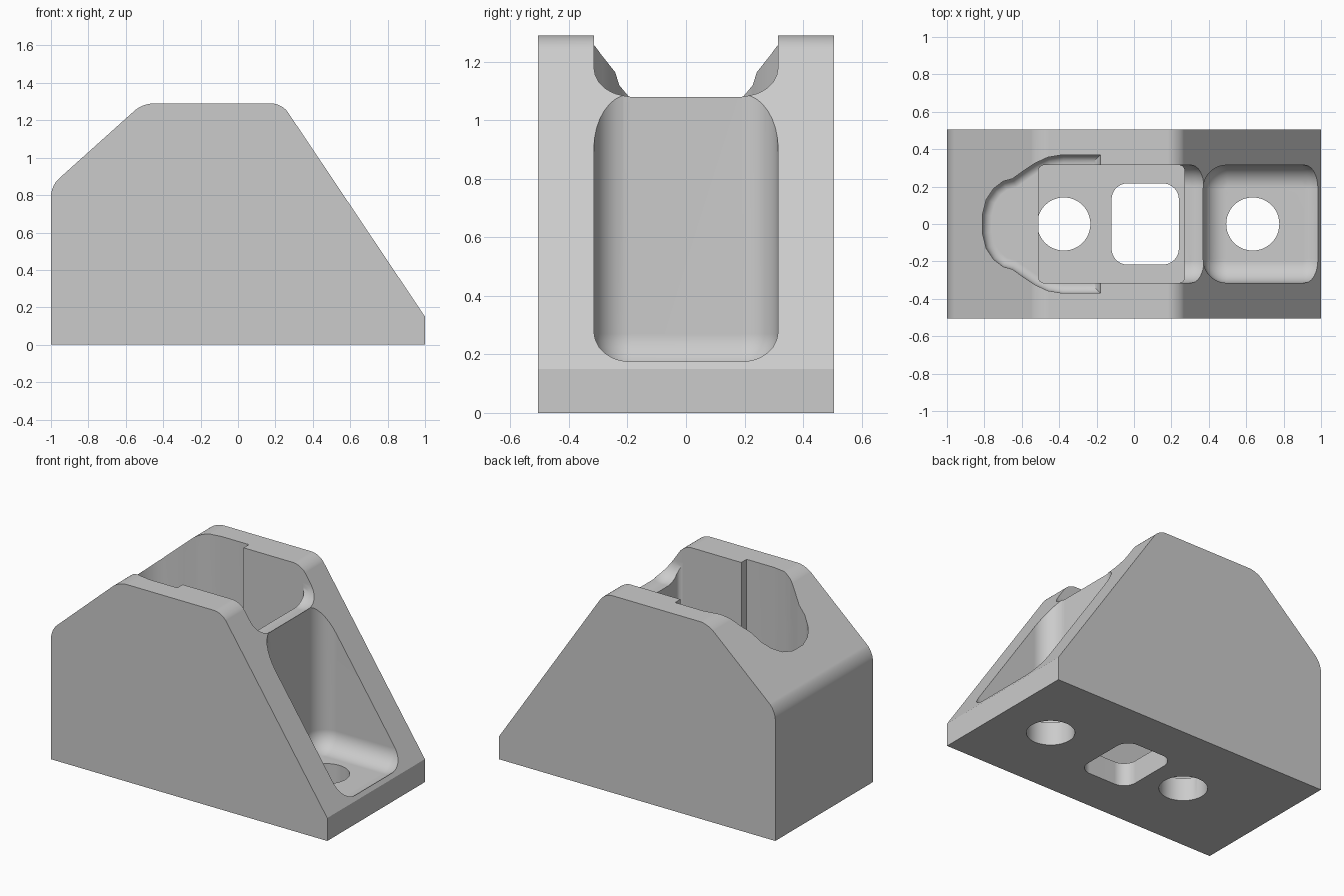
import bpy, bmesh, math
from mathutils import Vector

cube = bpy.data.objects.get("Cube")
if cube:
    bpy.data.objects.remove(cube)

grey = bpy.data.materials.new("plain grey")
grey.use_nodes = True
grey.diffuse_color = (0.6, 0.6, 0.6, 1)
grey.node_tree.nodes["Principled BSDF"].inputs["Base Color"].default_value = grey.diffuse_color


def prism(name, outline, low, high, axis="z", side=0, bottom=0, pick=lambda co: True):
    """Extrude an outline; round its side edges, then its bottom rim."""
    bm = bmesh.new()
    def place(a, b, h):
        return (a, b, h) if axis == "z" else (a, h, b)
    face = bm.faces.new([bm.verts.new(place(a, b, low)) for a, b in outline])
    along = Vector(place(0, 0, 1))
    moved = bmesh.ops.extrude_face_region(bm, geom=[face])["geom"]
    bmesh.ops.translate(bm, vec=along * (high - low),
                        verts=[v for v in moved if isinstance(v, bmesh.types.BMVert)])
    bmesh.ops.recalc_face_normals(bm, faces=bm.faces)

    def round_edges(edges, radius):
        bmesh.ops.bevel(bm, geom=edges, offset=radius, segments=8,
                        profile=0.5, affect="EDGES", clamp_overlap=True)
    if side:
        round_edges([e for e in bm.edges
                     if abs((e.verts[0].co - e.verts[1].co).dot(along)) > 0.01
                     and pick(e.verts[0].co)], side)
    if bottom:
        round_edges([e for e in bm.edges
                     if all(abs(v.co.dot(along) - low) < 0.001 for v in e.verts)], bottom)
    bmesh.ops.recalc_face_normals(bm, faces=bm.faces)
    mesh = bpy.data.meshes.new(name)
    bm.to_mesh(mesh)
    bm.free()
    obj = bpy.data.objects.new(name, mesh)
    bpy.context.collection.objects.link(obj)
    mesh.materials.append(grey)
    return obj


def box(x0, x1, y):
    return [(x0, -y), (x1, -y), (x1, y), (x0, y)]


def circle(x, r, n=48):
    return [(x + r * math.cos(i * math.tau / n), r * math.sin(i * math.tau / n)) for i in range(n)]


# Wedge-shaped body with softened upper corners
body = prism("holder_body",
             [(-1, 0), (1, 0), (1, 0.15), (0.235, 1.29), (-0.51, 1.29), (-1, 0.85)],
             -0.505, 0.505, axis="y", side=0.055,
             pick=lambda co: co.z > 0.5)

# Rounded rear recess outline, mirrored across y
half = [(-0.18, 0.37), (-0.38, 0.37), (-0.46, 0.357), (-0.53, 0.325), (-0.59, 0.285),
        (-0.65, 0.242), (-0.70, 0.228), (-0.75, 0.19), (-0.79, 0.13), (-0.81, 0.05)]
recess = half + [(x, -y) for x, y in reversed(half)]

cutters = [
    prism("main_cavity", box(-0.51, 0.27, 0.315), 0.15, 1.6, side=0.03),
    prism("rear_recess", recess, 0.6, 1.6, bottom=0.05),
    prism("divider_notch", box(0, 0.42, 0.315), 1.06, 1.6, side=0.12, bottom=0.115),
    prism("front_pocket", box(0.37, 1.03, 0.315), 0.15, 1.6, side=0.125, bottom=0.12),
    prism("rear_hole", circle(-0.375, 0.142), -0.2, 0.4),
    prism("front_hole", circle(0.635, 0.142), -0.2, 0.3),
    prism("square_hole", box(-0.12, 0.24, 0.217), -0.2, 0.4, side=0.085),
]

# Cut every recess and hole into the body
bpy.context.view_layer.objects.active = body
for cutter in cutters:
    mod = body.modifiers.new(cutter.name, "BOOLEAN")
    mod.operation = "DIFFERENCE"
    mod.solver = "EXACT"
    mod.object = cutter
    bpy.ops.object.modifier_apply(modifier=mod.name)
    bpy.data.objects.remove(cutter)

# Smooth fillets with crisp edges
bpy.ops.object.select_all(action="DESELECT")
body.select_set(True)
bpy.ops.object.shade_smooth_by_angle(angle=math.radians(30))
weighted = body.modifiers.new("even_shading", "WEIGHTED_NORMAL")
weighted.keep_sharp = True
